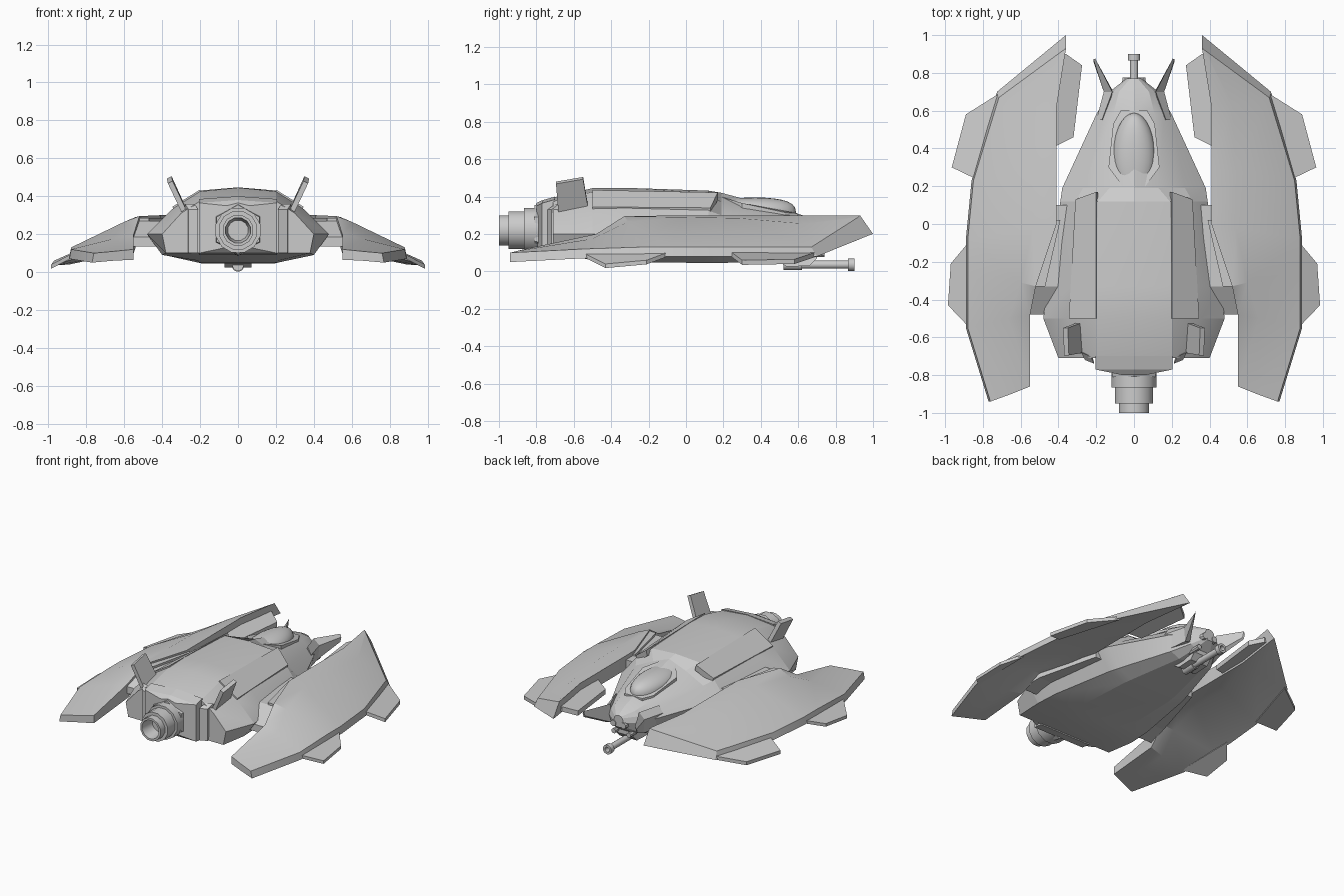
import bpy, bmesh
from math import pi, sin, cos
from mathutils import Vector


def make(name, verts, faces, mirror=False, smooth=None):
    me = bpy.data.meshes.new(name)
    me.from_pydata([tuple(v) for v in verts], [], faces)
    bm = bmesh.new()
    bm.from_mesh(me)
    bmesh.ops.remove_doubles(bm, verts=bm.verts, dist=1e-5)
    bmesh.ops.recalc_face_normals(bm, faces=bm.faces)
    bm.to_mesh(me)
    bm.free()
    ob = bpy.data.objects.new(name, me)
    bpy.context.collection.objects.link(ob)
    if mirror:
        m = ob.modifiers.new("mirror", 'MIRROR')
        m.use_mirror_merge = False
    if smooth:
        bpy.ops.object.select_all(action='DESELECT')
        ob.select_set(True)
        bpy.context.view_layer.objects.active = ob
        bpy.ops.object.shade_smooth_by_angle(angle=smooth)
    return ob


def loft(name, rings, **kw):
    n = len(rings[0])
    faces = [(i * n + j, i * n + (j + 1) % n, (i + 1) * n + (j + 1) % n, (i + 1) * n + j)
             for i in range(len(rings) - 1) for j in range(n)]
    faces += [tuple(range(n)), tuple(range((len(rings) - 1) * n, len(rings) * n))]
    return make(name, [v for r in rings for v in r], faces, **kw)


def plate(name, pts, offset, mirror=True):
    a = [Vector(p) for p in pts]
    return loft(name, [a, [p + Vector(offset) for p in a]], mirror=mirror)


def turned(name, profile, x=0, z=0, sides=12, mirror=False):
    # stack of (y, radius) rings around a line along y
    rings = [[(x + r * cos(2 * pi * (k + .5) / sides), y, z + r * sin(2 * pi * (k + .5) / sides))
              for k in range(sides)] for y, r in profile]
    return loft(name, rings, mirror=mirror, smooth=0.6)


# Hull: y, top centre z, then half-profile x,z pairs from top to belly
hull = [
    (-.71, .395, .20, .375, .30, .31, .40, .20, .38, .10, .20, .10),
    (-.50, .445, .20, .425, .35, .33, .48, .20, .40, .09, .21, .06),
    (-.33, .447, .20, .43, .34, .335, .46, .21, .39, .09, .21, .05),
    (.12, .432, .19, .42, .31, .325, .39, .22, .31, .09, .19, .045),
    (.19, .42, .13, .37, .27, .30, .38, .22, .29, .09, .18, .045),
    (.58, .315, .11, .29, .16, .25, .20, .20, .17, .09, .10, .06),
    (.70, .275, .08, .26, .11, .23, .13, .19, .10, .12, .06, .10),
    (.77, .235, .02, .23, .03, .22, .04, .19, .03, .16, .02, .15),
]
rings = []
for y, zc, *p in hull:
    half = [(p[i], y, p[i + 1]) for i in range(0, 10, 2)]
    rings.append([(0, y, zc)] + half + [(-a, b, c) for a, b, c in reversed(half)])
loft("hull", rings, smooth=0.25)

# Tail block behind the spine
tail = [(-.80, .06, .35, .13), (-.77, .205, .365, .10), (-.70, .205, .385, .09)]
loft("tail_block", [[(-w, y, b), (w, y, b), (w, y, t), (0, y, t + .015), (-w, y, t)]
                    for y, w, t, b in tail])

# Engine: hexagonal collar and hollow stepped nozzle
turned("engine_collar", [(-.76, .14), (-.81, .13)], z=.225, sides=6)
turned("engine_nozzle", [(-.78, .122), (-.865, .122), (-.865, .105), (-.95, .105), (-.95, .083),
                         (-1.0, .083), (-1.0, .068), (-.90, .055)], z=.22)

# Canopy (blunt at the front) and its frame
rings = []
for k in range(15):
    a = pi * k / 14
    y, s = .375 - .213 * cos(a), max(sin(a), .02)
    base, h = .35 - .10 * (y - .16), .085 * s ** .6 * (.55 + 1.1 * (y - .16))
    w = s * (.112 - .02 * (y - .375))
    rings.append([(w * cos(pi * j / 12), y, base + h * sin(pi * j / 12)) for j in range(13)]
                 + [(0, y, base - .05 * s)])
loft("canopy", rings, smooth=0.7)
outline = [(0, .12, .42), (.135, .30, .365), (.11, .53, .315), (.07, .6, .31)]
frame = outline + [(-a, b, c) for a, b, c in reversed(outline[1:])]
plate("canopy_frame", frame, (0, 0, -.06), mirror=False)

# Wing: inner, middle and outer points of the top surface, rear to front
wing = [
    ((.55, -.86, .12), (.65, -.90, .11), (.76, -.94, .10)),
    ((.55, -.48, .20), (.66, -.50, .175), (.88, -.55, .12)),
    ((.52, -.33, .295), (.60, -.31, .265), (.88, -.24, .13)),
    ((.41, .00, .30), (.54, -.02, .29), (.88, -.08, .13)),
    ((.41, .30, .30), (.54, .28, .285), (.85, .23, .13)),
    ((.41, .62, .30), (.52, .63, .255), (.715, .67, .13)),
    ((.36, .93, .30), (.37, .923, .294), (.38, .916, .287)),
]
rings = []
for i, (a, b, c) in enumerate(wing):
    if i == 6:
        low = [(.38, .984, .195), (.37, .992, .198), (.36, 1.0, .20)]
    else:
        d = .055 if i == 0 else .10
        low = [(c[0] + .01, c[1] + (.03 if i == 5 else 0), c[2] - .05),
               (b[0], b[1], b[2] - d * .9), (a[0], a[1], a[2] - d)]
    rings.append([a, b, c] + low)
loft("wing", rings, mirror=True, smooth=0.35)

# Winglets on the wing edges
plate("inner_winglet", [(.40, .90, .25), (.36, .90, .25), (.275, .84, .22), (.32, .46, .22), (.42, .41, .25)],
      (0, 0, -.035))
plate("front_winglet", [(.70, .70, .105), (.89, .58, .065), (.965, .30, .06), (.84, .24, .105)], (0, 0, -.025))
plate("rear_winglet", [(.87, -.09, .105), (.97, -.21, .06), (.985, -.43, .04), (.87, -.55, .10)], (0, 0, -.022))

# Struts joining wings to hull, sloping down at the rear, with a raised rail
loft("wing_strut", [[(x0, y, z), (x1, y, z), (x1, y, z - d), (x0, y, z - d)] for y, x0, x1, z, d in
                    ((.10, .33, .41, .27, .10), (-.33, .38, .53, .27, .11), (-.48, .42, .555, .185, .05))],
     mirror=True)
plate("strut_rail", [(.41, .02, .285), (.39, .02, .285), (.47, -.33, .285), (.52, -.33, .285)], (0, 0, -.05))

# Shoulder panels along the spine
plate("shoulder_panel", [(.20, .17, .422), (.31, .13, .34), (.345, -.50, .345), (.20, -.50, .435)],
      (-.01, 0, -.04))

# Tail fins and the rear vents beside them
plate("tail_fin", [(.26, -.68, .30), (.27, -.52, .33), (.35, -.55, .505), (.345, -.695, .48)], (.025, 0, -.012))
plate("rear_vent", [(.21, -.74, .10), (.21, -.74, .33), (.23, -.70, .36), (.23, -.66, .10)], (.05, .02, 0))

# Nose prongs: upright blades splayed outward
loft("nose_prong", [[(.17, .55, .27), (.20, .55, .22), (.18, .55, .11), (.14, .55, .13)],
                    [(.115, .70, .26), (.16, .70, .22), (.15, .70, .12), (.11, .70, .13)],
                    [(.205, .875, .25), (.215, .872, .23), (.215, .86, .20), (.205, .86, .21)]], mirror=True)

# Chin gun, mount and feed pipes
turned("gun_barrel", [(.52, .03), (.62, .03), (.62, .022), (.865, .022), (.865, .034), (.90, .034),
                      (.90, .018), (.85, .018)], z=.036)
loft("gun_mount", [[(-.07, y, z), (.07, y, z), (.05, y, .12), (-.05, y, .12)]
                   for y, z in ((.50, .05), (.54, .025), (.66, .03), (.70, .07))])
turned("gun_pipe", [(.55, .018), (.74, .018)], x=.06, z=.095, sides=8, mirror=True)
turned("nose_sensor", [(.70, .03), (.775, .022)], x=.04, z=.17, sides=8, mirror=True)
